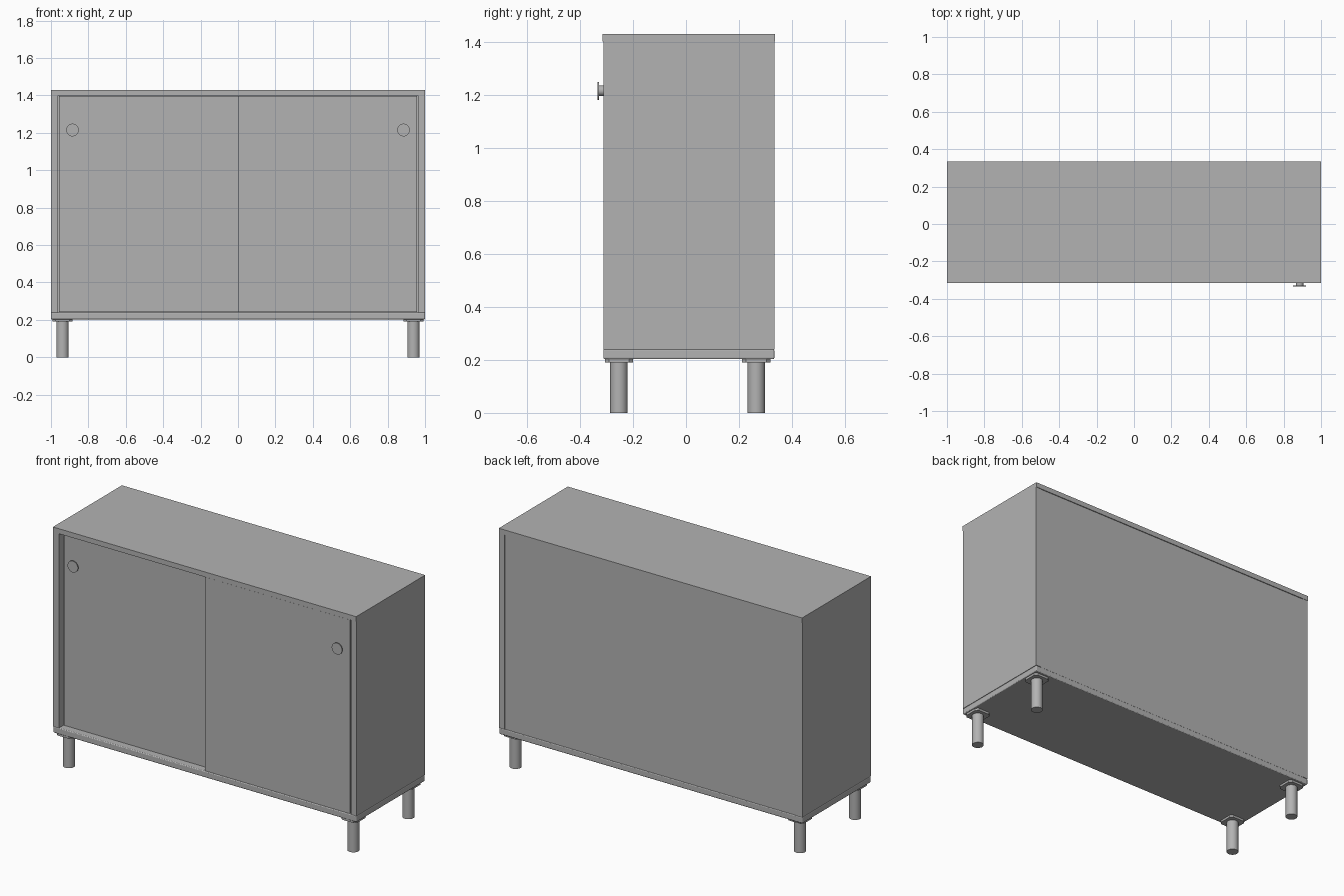
import bpy
import math

if "Cube" in bpy.data.objects:
    bpy.data.objects.remove(bpy.data.objects["Cube"], do_unlink=True)

grey = bpy.data.materials.new("plain_grey")
grey.use_nodes = True
COLOUR = (0.45, 0.45, 0.45, 1)
grey.diffuse_color = COLOUR
grey.node_tree.nodes["Principled BSDF"].inputs["Base Color"].default_value = COLOUR


def box(name, xs, ys, zs, bevel=0):
    """Panel spanning the given x, y and z ranges."""
    centre = [(a + b) / 2 for a, b in (xs, ys, zs)]
    bpy.ops.mesh.primitive_cube_add(size=1, location=centre)
    ob = bpy.context.object
    ob.name = name
    ob.scale = [b - a for a, b in (xs, ys, zs)]
    bpy.ops.object.transform_apply(location=False, rotation=False, scale=True)
    ob.data.materials.append(grey)
    if bevel:
        mod = ob.modifiers.new("rounded_edges", "BEVEL")
        mod.width = bevel
        mod.segments = 3
    return ob


def rod(name, radius, start, length, along_y=False):
    """Cylinder rising from start, or running toward the front."""
    x, y, z = start
    loc = (x, y - length / 2, z) if along_y else (x, y, z + length / 2)
    rot = (math.pi / 2, 0, 0) if along_y else (0, 0, 0)
    bpy.ops.mesh.primitive_cylinder_add(vertices=32, radius=radius, depth=length,
                                        location=loc, rotation=rot)
    ob = bpy.context.object
    ob.name = name
    ob.data.materials.append(grey)
    bpy.ops.object.shade_smooth_by_angle()
    return ob


FRONT, BACK = -0.312, 0.333
BASE, FLOOR, CEILING, TOP = 0.203, 0.24, 1.4, 1.43

# Carcass panels
box("top_panel", (-1, 1), (-0.315, 0.335), (CEILING, TOP))
box("bottom_panel", (-1, 1), (FRONT, BACK), (BASE, FLOOR), 0.005)
box("right_side_panel", (-1, -0.963), (FRONT, BACK), (FLOOR, CEILING))
box("left_side_panel", (0.963, 1), (FRONT, BACK), (FLOOR, CEILING))
box("back_panel", (-0.965, 0.965), (0.315, 0.33), (FLOOR, CEILING))

# Sliding doors on two tracks, each with a round pull
doors = (("right", (-0.958, 0.02), -0.272, -0.885),
         ("left", (0, 0.956), FRONT, 0.885))
for side, span, face, knob_x in doors:
    box(side + "_door", span, (face, face + 0.035), (FLOOR + 0.003, CEILING - 0.002))
    rod(side + "_knob_stem", 0.02, (knob_x, face, 1.215), 0.018, True)
    rod(side + "_knob_disc", 0.034, (knob_x, face - 0.016, 1.215), 0.005, True)

# Legs with mounting plates
for side, x in (("right", -0.938), ("left", 0.938)):
    for end, y in (("front", -0.253), ("back", 0.265)):
        rod(f"{end}_{side}_leg", 0.033, (x, y, 0), 0.19)
        plate = box(f"{end}_{side}_leg_plate", (x - 0.053, x + 0.053),
                    (y - 0.053, y + 0.053), (0.19, BASE + 0.002))
        # Clip only the upright corners
        mod = plate.modifiers.new("clipped_corners", "BEVEL")
        mod.width = 0.015
        mod.limit_method = "WEIGHT"
        weights = plate.data.attributes.new("bevel_weight_edge", "FLOAT", "EDGE")
        for edge in plate.data.edges:
            a, b = (plate.data.vertices[i].co for i in edge.vertices)
            weights.data[edge.index].value = float(abs(a.z - b.z) > 0.001)
